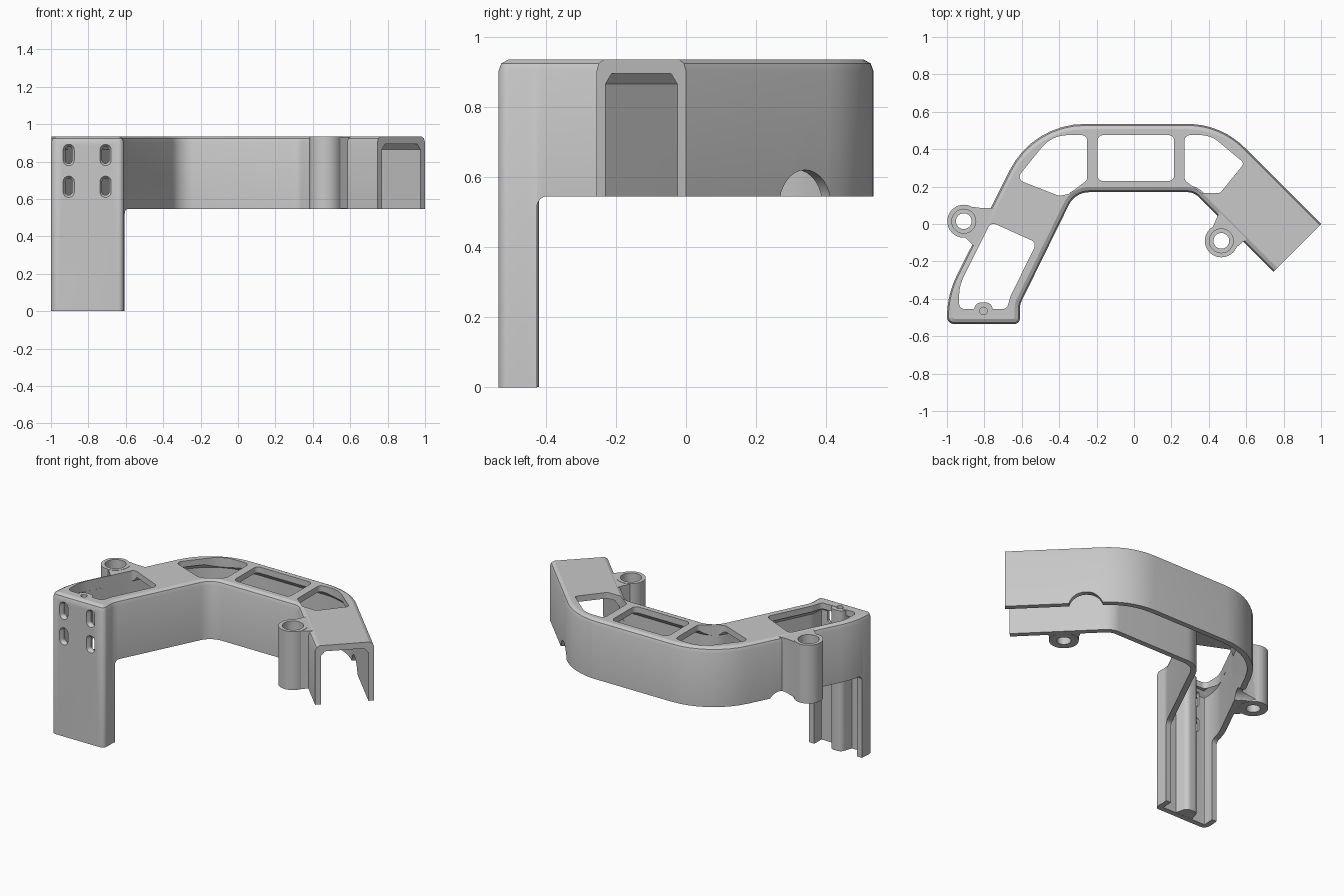
import bpy, bmesh, math
from mathutils import Vector, Matrix

cube = bpy.data.objects.get("Cube")
if cube:
    bpy.data.objects.remove(cube, do_unlink=True)

TOP, BASE, WALL = 0.935, 0.545, 0.035


# --- profile helpers: a corner is (x, y, fillet radius), counter-clockwise ---
def corner_dirs(pts, i):
    p = Vector(pts[i][:2])
    a = (p - Vector(pts[i - 1][:2])).normalized()
    b = (Vector(pts[(i + 1) % len(pts)][:2]) - p).normalized()
    return p, a, b


def inset(pts, d):
    """Move every side of the profile inward."""
    out = []
    for i, c in enumerate(pts):
        p, a, b = corner_dirs(pts, i)
        na, nb = Vector((-a.y, a.x)), Vector((-b.y, b.x))
        q = p + (na + nb) * (d / (1 + na.dot(nb)))
        convex = a.x * b.y - a.y * b.x > 0
        r = max(c[2] + (-d if convex else d), 0.005) if c[2] else 0
        out.append((q.x, q.y, r))
    return out


def fillet(pts, steps=8):
    out = []
    for i, c in enumerate(pts):
        p, a, b = corner_dirs(pts, i)
        if not c[2]:
            out.append(p)
            continue
        sign = 1 if a.x * b.y - a.y * b.x > 0 else -1
        turn = a.angle(b)
        start = p - a * c[2] * math.tan(turn / 2)
        arm = Vector((a.y, -a.x)) * sign * c[2]
        for k in range(steps + 1):
            t = sign * turn * k / steps
            spun = Vector((arm.x * math.cos(t) - arm.y * math.sin(t),
                           arm.x * math.sin(t) + arm.y * math.cos(t)))
            out.append(start - arm + spun)
    return out


def loft(name, pts, levels, matrix=None):
    """Stack the profile at (height, inset) levels and close both ends."""
    bm = bmesh.new()
    rings = [[bm.verts.new((v.x, v.y, z)) for v in fillet(inset(pts, d))] for z, d in levels]
    n = len(rings[0])
    for lo, hi in zip(rings, rings[1:]):
        for i in range(n):
            j = (i + 1) % n
            bm.faces.new((lo[i], lo[j], hi[j], hi[i]))
    bm.faces.new(rings[0][::-1])
    bm.faces.new(rings[-1])
    mesh = bpy.data.meshes.new(name)
    bm.to_mesh(mesh)
    bm.free()
    obj = bpy.data.objects.new(name, mesh)
    bpy.context.collection.objects.link(obj)
    if matrix:
        obj.matrix_world = matrix
    return obj


def prism(name, pts, z0, z1, matrix=None):
    return loft(name, pts, [(z0, 0), (z1, 0)], matrix)


def disc(x, y, r):
    return [(x + sx * r, y + sy * r, r * 0.99) for sx, sy in ((-1, -1), (1, -1), (1, 1), (-1, 1))]


def combine(tool, operation):
    mod = bracket.modifiers.new("join", "BOOLEAN")
    mod.operation, mod.solver, mod.object = operation, "MANIFOLD", tool
    bpy.context.view_layer.update()
    deps = bpy.context.evaluated_depsgraph_get()
    mesh = bpy.data.meshes.new_from_object(bracket.evaluated_get(deps))
    bracket.modifiers.clear()
    bracket.data = mesh
    bpy.data.objects.remove(tool, do_unlink=True)


def cut(tool):
    combine(tool, "DIFFERENCE")


def add(tool):
    combine(tool, "UNION")


# --- hollow shell, open below: up the inside, down, then round the outside ---
outline = [(-1, -0.535, 0.04), (-0.61, -0.535, 0.03), (-0.61, -0.43, 0.1),
           (-0.315, 0.17, 0.12), (0.32, 0.17, 0.08), (0.94, -0.45, 0), (1.2, -0.2, 0),
           (0.465, 0.535, 0.43), (-0.54, 0.535, 0.45), (-1, -0.38, 0.5)]
bracket = loft("cable_cover_bracket", outline,
               [(0.895, WALL + 0.025), (0.865, WALL), (0, WALL), (0, 0),
                (0.902, 0), (0.924, 0.008), (TOP, 0.028)])

# everything behind the leg is cut off below the base height
cut(prism("under_cut", [(-0.425, -0.5, 0), (1, -0.5, 0), (1, BASE, 0), (-0.425, BASE, 0.03)],
          -2, 2, Matrix(((0, 0, 1, 0), (1, 0, 0, 0), (0, 1, 0, 0), (0, 0, 0, 1)))))

# diagonal open end
cut(prism("end_trim", [(0.5, -0.5, 0), (1.5, -0.5, 0), (1.5, 0.5, 0)], -1, 2))

# top windows
windows = [
    [(-0.25, 0.475, 0.03), (-0.44, 0.475, 0.18), (-0.63, 0.24, 0.03),
     (-0.40, 0.15, 0.03), (-0.35, 0.16, 0.03), (-0.25, 0.235, 0.03)],
    [(-0.195, 0.23, 0.03), (0.215, 0.23, 0.03), (0.215, 0.475, 0.03), (-0.195, 0.475, 0.03)],
    [(0.27, 0.235, 0.03), (0.36, 0.165, 0.03), (0.46, 0.165, 0.03),
     (0.59, 0.325, 0.02), (0.41, 0.475, 0.15), (0.27, 0.475, 0.03)],
    [(-0.935, -0.455, 0.03), (-0.68, -0.455, 0.03), (-0.66, -0.385, 0.03),
     (-0.52, -0.10, 0.03), (-0.765, 0.01, 0.03), (-0.935, -0.33, 0.25)],
]
for w in windows:
    cut(prism("window", w, 0.8, 1))

# webs joining the bosses to the walls
for web in ([(-0.845, -0.13, 0), (-0.735, 0.085, 0), (-0.81, 0.085, 0),
             (-0.89, 0.095, 0), (-0.91, -0.065, 0)],
            [(0.42, -0.02, 0), (0.54, -0.13, 0), (0.61, -0.075, 0), (0.46, 0.075, 0)]):
    add(prism("web", web, BASE + 0.003, TOP - 0.003))

# arched notches in the lower edge of the outer wall
for x, y, nx, ny, r, z in ((0.66, 0.34, 1, 1, 0.105, 0.515), (-0.76, 0.1, -2, 1, 0.08, 0.5)):
    turn = Vector((nx, ny, 0)).to_track_quat("Z", "Y").to_matrix().to_4x4()
    cut(prism("notch", disc(0, 0, r), -0.09, 0.09, Matrix.Translation((x, y, z)) @ turn))

# screw bosses, bored from above with a narrower hole below
for x, y in ((-0.91, 0.015), (0.467, -0.09)):
    add(prism("boss", disc(x, y, 0.088), BASE + 0.001, TOP - 0.001))
    cut(prism("bore", disc(x, y, 0.064), 0.62, 1))
    cut(prism("screw_hole", disc(x, y, 0.042), 0.4, 0.7))

# rib down the inside of the leg, with a pin hole on top
add(prism("rib", [(-0.87, -0.51, 0), (-0.74, -0.51, 0), (-0.765, -0.42, 0.035),
                  (-0.845, -0.42, 0.035)], 0.001, TOP - 0.002))
cut(prism("pin_hole", disc(-0.805, -0.465, 0.02), 0.9, 1))

# countersunk slots in the front face
upright = Matrix.Rotation(math.pi / 2, 4, "X")
for x in (-0.905, -0.708):
    for z in (0.835, 0.665):
        slot = [(x + sx * 0.031, z + sz * 0.058, 0.03)
                for sx, sz in ((-1, -1), (1, -1), (1, 1), (-1, 1))]
        cut(loft("slot", slot, [(0.45, 0.013), (0.517, 0.013), (0.537, 0), (0.6, 0)], upright))

# --- one plain grey finish ---
grey = bpy.data.materials.new("plain_grey")
grey.use_nodes = True
colour = (0.58, 0.58, 0.58, 1)
grey.diffuse_color = colour
grey.node_tree.nodes["Principled BSDF"].inputs["Base Color"].default_value = colour
bracket.data.materials.clear()
bracket.data.materials.append(grey)
for p in bracket.data.polygons:
    p.material_index = 0

bpy.ops.object.select_all(action="DESELECT")
bracket.select_set(True)
bpy.context.view_layer.objects.active = bracket
bpy.ops.object.shade_smooth_by_angle(angle=math.radians(25))
